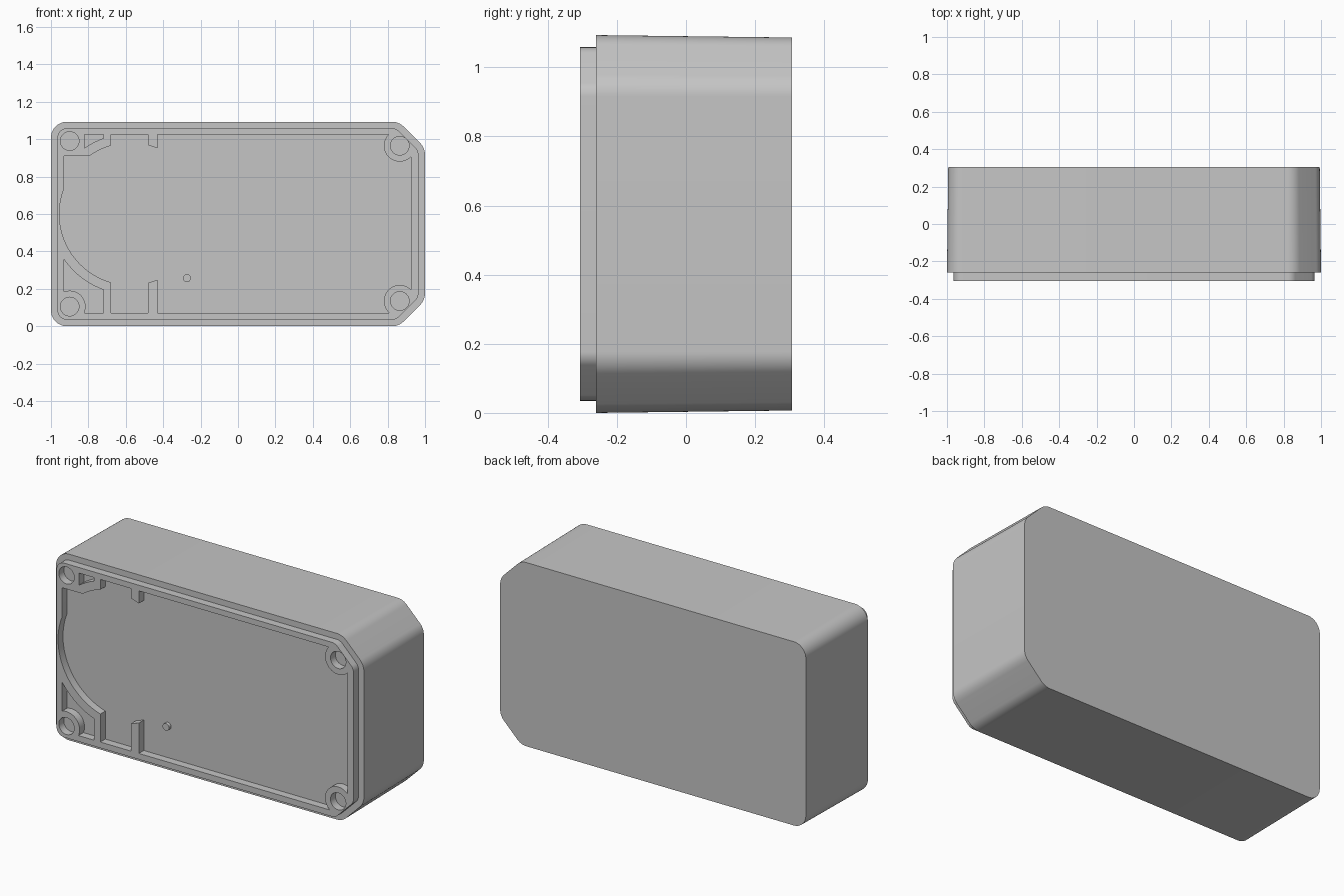
import bpy, bmesh
from math import atan2, cos, sin, sqrt, pi, radians
from mathutils import Vector

if "Cube" in bpy.data.objects:
    bpy.data.objects.remove(bpy.data.objects["Cube"], do_unlink=True)

H = 1.093                      # enclosure height
FRONT, SHOULDER, BACK = -0.306, -0.26, 0.306

grey = bpy.data.materials.new("light_grey_plastic")
grey.use_nodes = True
COLOUR = (0.56, 0.56, 0.56, 1)
grey.diffuse_color = COLOUR
grey.node_tree.nodes["Principled BSDF"].inputs["Base Color"].default_value = COLOUR


def arc(centre, p, q, ccw=True, n=24):
    """Points on a circle about centre, from p round to q."""
    cx, cz = centre
    r = sqrt((p[0] - cx) ** 2 + (p[1] - cz) ** 2)
    a = atan2(p[1] - cz, p[0] - cx)
    sweep = (atan2(q[1] - cz, q[0] - cx) - a) % (2 * pi)
    if not ccw:
        sweep -= 2 * pi
    return [(cx + r * cos(a + sweep * i / n), cz + r * sin(a + sweep * i / n))
            for i in range(n + 1)]


def circle(centre, r, n=32):
    return [(centre[0] + r * cos(2 * pi * i / n), centre[1] + r * sin(2 * pi * i / n))
            for i in range(n)]


def outline(d):
    """Enclosure outline inset by d: round left corners, bevelled right ones."""
    c = 0.14 - 0.586 * d
    lo, hi, x = d, H - d, 1 - d
    r_left, r_right = 0.085 - d, 0.09 - d
    corners = [(-x, lo, r_left), (x - c, lo, r_right), (x, lo + c, r_right),
               (x, hi - c, r_right), (x - c, hi, r_right), (-x, hi, r_left)]
    pts = []
    for i, (px, pz, r) in enumerate(corners):
        p = Vector((px, pz))
        u = (Vector(corners[i - 1][:2]) - p).normalized()
        v = (Vector(corners[(i + 1) % len(corners)][:2]) - p).normalized()
        half = u.angle(v) / 2
        t = r / sin(half) * cos(half)
        centre = p + (u + v).normalized() * r / sin(half)
        pts += arc(centre, p + u * t, p + v * t, n=10)
    return pts


def finish(obj):
    obj.data.materials.clear()
    obj.data.materials.append(grey)
    bpy.ops.object.select_all(action='DESELECT')
    obj.select_set(True)
    bpy.context.view_layer.objects.active = obj
    bpy.ops.object.shade_smooth_by_angle(angle=radians(25))


def loft(name, front_pts, y0, back_pts, y1):
    """Solid between two matching outlines."""
    bm = bmesh.new()
    a = [bm.verts.new((x, y0, z)) for x, z in front_pts]
    b = [bm.verts.new((x, y1, z)) for x, z in back_pts]
    bm.faces.new(a)
    bm.faces.new(b)
    for i in range(len(a)):
        bm.faces.new((a[i - 1], a[i], b[i], b[i - 1]))
    bmesh.ops.recalc_face_normals(bm, faces=bm.faces)
    mesh = bpy.data.meshes.new(name)
    bm.to_mesh(mesh)
    bm.free()
    obj = bpy.data.objects.new(name, mesh)
    bpy.context.collection.objects.link(obj)
    finish(obj)


def plate(name, loops, y0, y1):
    """Flat plate whose first loop is the edge and the others are openings."""
    curve = bpy.data.curves.new(name, 'CURVE')
    curve.dimensions, curve.fill_mode = '2D', 'BOTH'
    curve.extrude = (y1 - y0) / 2
    for pts in loops:
        s = curve.splines.new('POLY')
        s.points.add(len(pts) - 1)
        for point, (x, z) in zip(s.points, pts):
            point.co = (x, z, 0, 1)
        s.use_cyclic_u = True
    obj = bpy.data.objects.new(name, curve)
    bpy.context.collection.objects.link(obj)
    obj.location.y = (y0 + y1) / 2
    obj.rotation_euler.x = pi / 2
    bpy.ops.object.select_all(action='DESELECT')
    obj.select_set(True)
    bpy.context.view_layer.objects.active = obj
    bpy.ops.object.convert(target='MESH')
    obj = bpy.context.view_layer.objects.active
    bm = bmesh.new()
    bm.from_mesh(obj.data)
    bmesh.ops.remove_doubles(bm, verts=bm.verts, dist=1e-5)
    bmesh.ops.recalc_face_normals(bm, faces=bm.faces)
    bm.to_mesh(obj.data)
    bm.free()
    finish(obj)


# Slightly drafted solid body
loft("enclosure_body", outline(0), SHOULDER, outline(0.007), BACK)

# Layout of the raised front: inner wall lines, round bay and screw bosses
LEFT, RIGHT, LOW, HIGH = -0.93, 0.925, 0.07, 1.025
BAY = (-0.575, 0.6)
BAY_IN, BAY_OUT, BOSS = 0.38, 0.43, 0.085
right_low, right_high = (0.865, 0.135), (0.865, 0.965)
left_low, left_high = (-0.9, 0.105), (-0.9, 0.99)


def at_x(centre, r, x, side):
    return (x, centre[1] + side * sqrt(r * r - (x - centre[0]) ** 2))


def at_z(centre, r, z, side):
    return (centre[0] + side * sqrt(r * r - (z - centre[1]) ** 2), z)


def bay(x, side, r=BAY_IN):
    return at_x(BAY, r, x, side)


# Main pocket, traced round the bay, ribs and right bosses
SHELF = 0.91
main_pocket = arc(BAY, bay(LEFT, 1), bay(-0.68, -1), n=40)
main_pocket += [(-0.68, LOW), (-0.48, LOW), bay(-0.48, -1), bay(-0.43, -1), (-0.43, LOW)]
main_pocket += arc(right_low, at_z(right_low, BOSS, LOW, -1),
                   at_x(right_low, BOSS, RIGHT, 1), ccw=False)
main_pocket += arc(right_high, at_x(right_high, BOSS, RIGHT, -1),
                   at_z(right_high, BOSS, HIGH, -1), ccw=False)
main_pocket += [(-0.43, HIGH), bay(-0.43, 1), bay(-0.48, 1), (-0.48, HIGH), (-0.68, HIGH)]
main_pocket += arc(BAY, bay(-0.68, 1), at_z(BAY, BAY_IN, SHELF, -1), n=10)
main_pocket += [(LEFT, SHELF)]

# Small pockets behind the bay wall
lower_pocket = arc(BAY, bay(LEFT, -1, BAY_OUT), bay(-0.72, -1, BAY_OUT), n=16)
lower_pocket += [(-0.72, LOW)]
lower_pocket += arc(left_low, at_z(left_low, BOSS, LOW, 1), at_x(left_low, BOSS, LEFT, 1))
upper_pocket = arc(BAY, bay(-0.72, 1, BAY_OUT), bay(-0.82, 1, BAY_OUT), n=8)
upper_pocket += [(-0.82, HIGH), (-0.72, HIGH)]

screw_holes = [circle(c, 0.05) for c in (right_low, right_high, left_low, left_high)]

plate("front_lip", [outline(0.035), main_pocket, lower_pocket, upper_pocket] + screw_holes,
      FRONT, SHOULDER + 0.001)

# Locating pin on the pocket floor
pin = circle((-0.273, 0.257), 0.021, 20)
loft("locating_pin", pin, SHOULDER - 0.02, pin, SHOULDER + 0.001)
